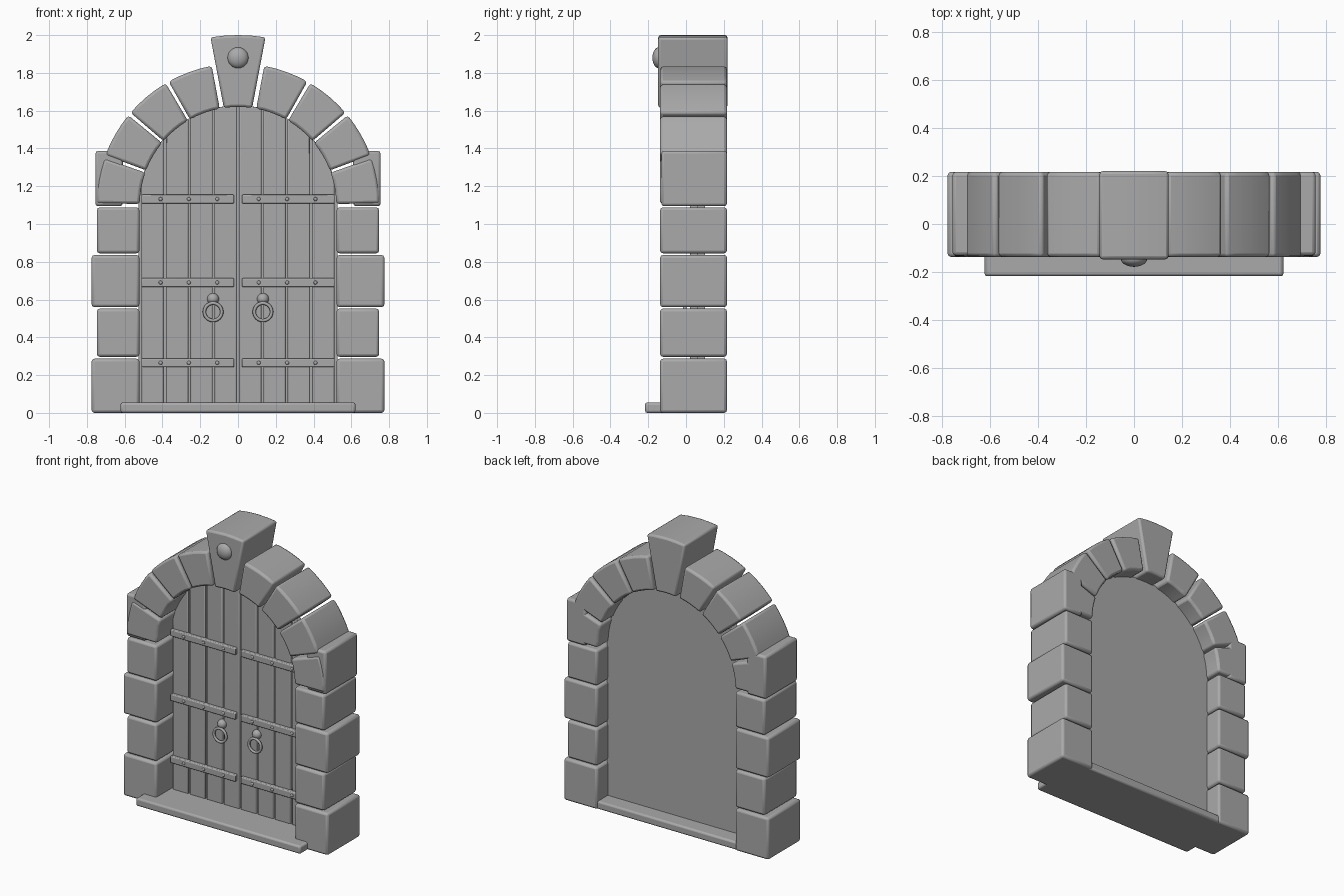
import bpy, bmesh
from math import sin, cos, radians, sqrt
from mathutils import Matrix

if "Cube" in bpy.data.objects:
    bpy.data.objects.remove(bpy.data.objects["Cube"], do_unlink=True)

GREY = (0.4, 0.4, 0.4, 1)
stone = bpy.data.materials.new("plain grey")
stone.use_nodes = True
stone.diffuse_color = GREY
stone.node_tree.nodes["Principled BSDF"].inputs["Base Color"].default_value = GREY

SPRING = 1.1      # height of the arch centre
INNER = 0.52      # inner arch radius
OUTER = 0.75      # outer arch radius
FRONT, BACK = -0.137, 0.217


def finish(name, bm, bevel=0.0, segments=2):
    bmesh.ops.recalc_face_normals(bm, faces=bm.faces)
    mesh = bpy.data.meshes.new(name)
    bm.to_mesh(mesh)
    bm.free()
    mesh.materials.append(stone)
    obj = bpy.data.objects.new(name, mesh)
    bpy.context.collection.objects.link(obj)
    mesh.polygons.foreach_set("use_smooth", [True] * len(mesh.polygons))
    mesh.set_sharp_from_angle(angle=radians(50))
    if bevel:
        mod = obj.modifiers.new("soft edges", "BEVEL")
        mod.width = bevel
        mod.segments = segments
        mod.limit_method = "ANGLE"
        mod.angle_limit = radians(40)
    return obj


def prism(name, outline, y0, y1, bevel=0.0):
    """Extrude an x-z outline from y0 to y1."""
    bm = bmesh.new()
    face = bm.faces.new([bm.verts.new((x, y0, z)) for x, z in outline])
    new = bmesh.ops.extrude_face_region(bm, geom=[face])["geom"]
    verts = [v for v in new if isinstance(v, bmesh.types.BMVert)]
    bmesh.ops.translate(bm, verts=verts, vec=(0, y1 - y0, 0))
    return finish(name, bm, bevel)


def block(name, x0, x1, y0, y1, z0, z1, bevel=0.015):
    return prism(name, [(x0, z0), (x1, z0), (x1, z1), (x0, z1)], y0, y1, bevel)


def arc(radius, a0, a1, steps):
    """Points on the arch, angles in degrees from straight up."""
    angles = [radians(a0 + (a1 - a0) * i / steps) for i in range(steps + 1)]
    return [(radius * sin(a), SPRING + radius * cos(a)) for a in angles]


def dome(name, x, y, z, radius, depth):
    """Round stud flattened towards the front."""
    bm = bmesh.new()
    bmesh.ops.create_uvsphere(bm, u_segments=24, v_segments=12, radius=1)
    bmesh.ops.rotate(bm, verts=bm.verts, matrix=Matrix.Rotation(radians(90), 3, "X"))
    bmesh.ops.scale(bm, verts=bm.verts, vec=(radius, depth, radius))
    bmesh.ops.translate(bm, verts=bm.verts, vec=(x, y, z))
    return finish(name, bm)


def ring(name, x, y, z, major, minor):
    bm = bmesh.new()
    n, m = 32, 10
    loops = []
    for i in range(n):
        a = radians(360 * i / n)
        loop = []
        for j in range(m):
            b = radians(360 * j / m)
            r = major + minor * cos(b)
            loop.append(bm.verts.new((x + r * cos(a), y + minor * sin(b), z + r * sin(a))))
        loops.append(loop)
    for i in range(n):
        p, q = loops[i], loops[(i + 1) % n]
        for j in range(m):
            k = (j + 1) % m
            bm.faces.new((p[j], q[j], q[k], p[k]))
    return finish(name, bm)


# Side pillars: (bottom, top, outer edge)
courses = [(0, 0.287, 0.775), (0.297, 0.552, 0.747), (0.56, 0.836, 0.775), (0.845, 1.088, 0.747)]
for side, label in ((1, "left"), (-1, "right")):
    for i, (z0, z1, edge) in enumerate(courses):
        block(f"{label}_pillar_stone_{i + 1}", side * 0.522, side * edge, FRONT, BACK, z0, z1)
    block(f"{label}_shoulder_stone", side * 0.61, side * 0.755, FRONT + 0.006, BACK, 1.094, 1.387)

# Arch stones on both sides of the keystone
for side, label in ((1, "left"), (-1, "right")):
    for i in range(4):
        a0, a1 = 10.7 + 20 * i, 29.3 + 20 * i
        outline = arc(INNER, side * a0, side * a1, 4) + arc(OUTER, side * a1, side * a0, 4)
        prism(f"{label}_arch_stone_{i + 1}", outline, FRONT, BACK, 0.015)

# Keystone with its round boss
prism("keystone", arc(INNER, -8.3, 8.3, 4) + arc(0.9, 9.3, -9.3, 4), -0.147, 0.22, 0.013)
dome("keystone_boss", 0, -0.143, 1.88, 0.056, 0.035)

# Threshold step
block("threshold", -0.622, 0.622, -0.217, 0.208, 0, 0.055, 0.012)

# Back panel filling the opening
prism("door_panel", [(0.528, 0.04)] + arc(0.528, 90, -90, 32) + [(-0.528, 0.04)], 0.06, 0.1)

# Door planks with tops that follow the arch
PLANK = 0.129
for i in range(8):
    x0 = (i - 4) * PLANK + 0.005
    x1 = x0 + PLANK - 0.01
    tops = [x1 + (x0 - x1) * k / 5 for k in range(6)]
    curve = [(x, SPRING + sqrt(max(0.527 ** 2 - x * x, 0))) for x in tops]
    prism(f"door_plank_{i + 1}", [(x0, 0.05), (x1, 0.05)] + curve, 0.02, 0.08, 0.007)

# Iron straps, rivets and ring handles
for side, label in ((1, "left"), (-1, "right")):
    for row, z in enumerate((0.265, 0.69, 1.132)):
        block(f"{label}_strap_{row + 1}", side * 0.02, side * 0.512, -0.002, 0.03,
              z - 0.023, z + 0.023, 0.006)
        for k, x in enumerate((0.11, 0.26, 0.41)):
            dome(f"{label}_rivet_{row + 1}_{k + 1}", side * x, -0.002, z, 0.01, 0.007)
    dome(f"{label}_handle_boss", side * 0.132, 0.018, 0.603, 0.031, 0.03)
    ring(f"{label}_handle_ring", side * 0.132, -0.006, 0.535, 0.046, 0.009)
